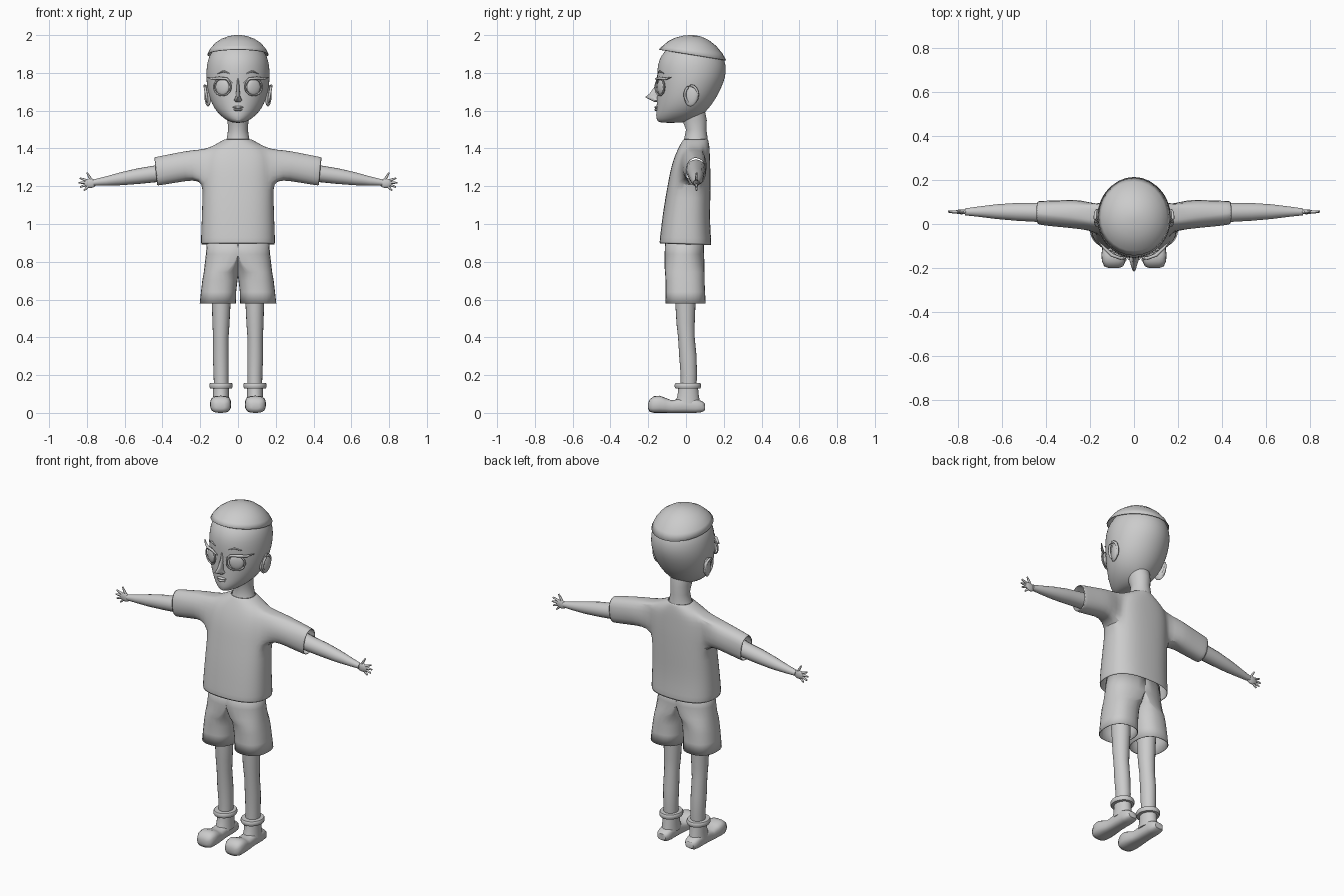
import bpy, bmesh, math
from mathutils import Vector, Matrix

if "Cube" in bpy.data.objects:
    bpy.data.objects.remove(bpy.data.objects["Cube"])

grey = bpy.data.materials.new("plain grey")
grey.diffuse_color = (0.6, 0.6, 0.6, 1)
grey.use_nodes = True
grey.node_tree.nodes["Principled BSDF"].inputs["Base Color"].default_value = grey.diffuse_color


def finish(name, bm, mirror=False, thick=0, sub=0, angle=50):
    bmesh.ops.recalc_face_normals(bm, faces=bm.faces[:])
    me = bpy.data.meshes.new(name)
    bm.to_mesh(me)
    bm.free()
    ob = bpy.data.objects.new(name, me)
    bpy.context.collection.objects.link(ob)
    me.materials.append(grey)
    if mirror:
        ob.modifiers.new("mirror", 'MIRROR').use_clip = False
        ob.modifiers["mirror"].use_mirror_merge = False
    if thick:
        ob.modifiers.new("cloth", 'SOLIDIFY').thickness = thick
    if sub:
        ob.modifiers.new("smooth", 'SUBSURF').levels = sub
        ob.modifiers["smooth"].render_levels = sub
    bpy.ops.object.select_all(action='DESELECT')
    ob.select_set(True)
    bpy.context.view_layer.objects.active = ob
    bpy.ops.object.shade_smooth_by_angle(angle=math.radians(angle))
    return ob


def spread(n, power=1.0):
    # unit outline points, squarer when power is below 1
    for i in range(n):
        a = 2 * math.pi * i / n
        c, s = math.cos(a), math.sin(a)
        yield (math.copysign(abs(c) ** power, c), math.copysign(abs(s) ** power, s))


def level(z, rx, front, back, cx=0.0, cy=None, rin=None, n=28, power=1.0, tilt=0.0):
    # horizontal ring; rin is the half width on the inner side
    cy = (front + back) / 2 if cy is None else cy
    rin = rx if rin is None else rin
    pts = []
    for c, s in spread(n, power):
        y = cy + s * ((back - cy) if s > 0 else (cy - front))
        pts.append(Vector((cx + c * (rx if c > 0 else rin), y, z + tilt * (y - cy))))
    return pts


def loft(rings, bottom=False, top=False):
    bm = bmesh.new()
    rows = [[bm.verts.new(p) for p in r] for r in rings]
    n = len(rows[0])
    for a, b in zip(rows, rows[1:]):
        for i in range(n):
            j = (i + 1) % n
            bm.faces.new((a[i], a[j], b[j], b[i]))
    if bottom:
        bm.faces.new(rows[0][::-1])
    if top:
        bm.faces.new(rows[-1])
    return bm


def tube(path, n=12):
    # round tube through (x, y, z, radius) points
    ps = [Vector(p[:3]) for p in path]
    rings = []
    for i, p in enumerate(ps):
        d = (ps[min(i + 1, len(ps) - 1)] - ps[max(i - 1, 0)]).normalized()
        u = d.cross(Vector((0, 1, 0)) if abs(d.y) < 0.9 else Vector((0, 0, 1))).normalized()
        v = d.cross(u)
        rings.append([p + path[i][3] * (u * c + v * s) for c, s in spread(n)])
    return loft(rings, True, True)


def blob(name, loc, size, rz=0, rx=0, mirror=True):
    bm = bmesh.new()
    bmesh.ops.create_uvsphere(bm, u_segments=20, v_segments=12, radius=1)
    m = (Matrix.Translation(loc) @ Matrix.Rotation(rz, 4, 'Z') @ Matrix.Rotation(rx, 4, 'X')
         @ Matrix.Diagonal((*size, 1)))
    bm.transform(m)
    return finish(name, bm, mirror)


# head: z, half width, front y, back y, widest y
head = [(1.535, .022, -.135, -.03, -.09), (1.545, .055, -.155, .04, -.06),
        (1.575, .095, -.16, .085, -.03), (1.61, .125, -.157, .12, -.01),
        (1.66, .15, -.155, .157, .01), (1.72, .164, -.152, .188, .02),
        (1.78, .17, -.155, .211, .03), (1.84, .167, -.152, .214, .03),
        (1.89, .155, -.135, .197, .03), (1.935, .122, -.095, .158, .03),
        (1.97, .075, -.045, .105, .03), (1.985, .02, .01, .05, .03)]
finish("head", loft([level(z, r, f, b, cy=c) for z, r, f, b, c in head], True, True), sub=1)

# cap of hair with a rim that drops toward the back
cap = [(1.897, .163, -.143, .213), (1.925, .149, -.122, .192), (1.955, .124, -.095, .16),
       (1.98, .088, -.058, .12), (1.995, .048, -.018, .078), (2.0, .012, .018, .042)]
finish("hair_cap", loft([level(z, r, f, b, cy=.03, tilt=-.16 * (1 - i / 5))
                         for i, (z, r, f, b) in enumerate(cap)], top=True), thick=.004)

# neck
finish("neck", loft([level(1.40, .085, -.02, .12), level(1.45, .06, -.01, .115),
                     level(1.5, .052, 0, .108), level(1.55, .056, -.02, .11),
                     level(1.60, .06, -.03, .10)]))

# nose
finish("nose", loft([level(1.645, .012, -.165, -.14, n=12), level(1.655, .022, -.185, -.13, n=12),
                     level(1.672, .013, -.217, -.13, n=12), level(1.69, .010, -.193, -.13, n=12),
                     level(1.73, .008, -.164, -.13, n=12), level(1.77, .005, -.154, -.13, n=12)],
                    True, True))
# lips
blob("upper_lip", (0, -.155, 1.618), (.03, .012, .007), mirror=False)
blob("lower_lip", (0, -.155, 1.605), (.024, .013, .007), mirror=False)

# eyes, rims, lashes and brows
turn = math.radians(27)
blob("eye", (.083, -.131, 1.725), (.04, .013, .043), turn)
rim = []
for i in range(25):
    a = 2 * math.pi * i / 24
    dx = .045 * math.cos(a)
    rim.append((.083 + dx, -.139 + dx * math.tan(turn), 1.725 + .044 * math.sin(a), .0045))
finish("eye_rim", tube(rim, 8), True)
finish("upper_lash", tube([(.03, -.151, 1.745, .003), (.06, -.156, 1.769, .007),
                           (.10, -.141, 1.772, .008), (.135, -.108, 1.768, .007),
                           (.163, -.078, 1.777, .002)], 8), True)
finish("eyebrow", tube([(.045, -.150, 1.797, .002), (.075, -.140, 1.809, .005),
                        (.108, -.118, 1.797, .002)], 8), True)

# ears
blob("ear", (.160, .028, 1.68), (.015, .038, .058), -.3, -.15)
ear_rim = [(.168 + .008 * math.sin(i * .42), .028 + .034 * math.cos(i * .42),
            1.685 + .047 * math.sin(i * .42), .007) for i in range(-3, 11)]
finish("ear_rim", tube(ear_rim, 8), True)

# shirt: torso rings with armholes pulled out into sleeves
torso = [(.89, .198, -.143, .137), (.96, .196, -.135, .13), (1.05, .192, -.124, .128),
         (1.14, .190, -.110, .13), (1.22, .187, -.095, .13), (1.28, .187, -.084, .13),
         (1.34, .182, -.068, .128), (1.395, .165, -.045, .126), (1.43, .105, -.026, .122),
         (1.452, .066, -.012, .116)]
bm = loft([level(z, r, f, b, n=24, power=.8 if z < 1.4 else .95, tilt=-.03 if z < .9 else 0)
           for z, r, f, b in torso])
holes = [f for f in bm.faces if 1.22 < f.calc_center_median().z < 1.39
         and abs(f.calc_center_median().x) > .155]
bmesh.ops.delete(bm, geom=holes, context='FACES')
edges = [e for e in bm.edges if e.is_boundary
         and all(1.2 < v.co.z < 1.41 for v in e.verts)]
# sleeve rings: x, centre z, half height, half depth
for x, cz, rz, ry in ((.245, 1.312, .080, .078), (.32, 1.298, .079, .071),
                      (.39, 1.286, .077, .068), (.437, 1.277, .076, .066)):
    new = bmesh.ops.extrude_edge_only(bm, edges=edges)["geom"]
    for v in [g for g in new if isinstance(g, bmesh.types.BMVert)]:
        base_z = 1.3075 if x < .3 else v_mid
        a = math.atan2((v.co.z - base_z) / .08, (v.co.y - .04) / .08)
        side = math.copysign(1, v.co.x)
        v.co = (side * (x + .008 * math.sin(a)), .048 + ry * math.cos(a), cz + rz * math.sin(a))
    fresh = {g for g in new if isinstance(g, bmesh.types.BMVert)}
    v_mid = cz
    edges = [e for e in new if isinstance(e, bmesh.types.BMEdge)
             and all(v in fresh for v in e.verts)]
finish("shirt", bm, thick=.006, sub=1, angle=60)

# shorts: each half is flat on the middle line above the crotch, round below
# z, centre x, outer half width, inner half width, front y, back y
half = [(.578, .107, .092, .092, -.105, .10), (.64, .104, .088, .090, -.104, .097),
        (.70, .098, .087, .091, -.104, .094), (.745, .085, .092, .084, -.107, .094),
        (.78, .035, .138, .035, -.110, .094), (.84, .0, .166, .0, -.11, .092),
        (.93, .0, .158, .0, -.105, .09)]
finish("shorts", loft([level(z, ro, f, b, cx=cx, rin=ri, power=.85)
                       for z, cx, ro, ri, f, b in half]), True, thick=-.004)

# legs
leg = [(.72, .092, .055, -.065, .055), (.57, .089, .049, -.056, .05), (.47, .090, .045, -.05, .046),
       (.40, .091, .041, -.042, .046), (.30, .091, .042, -.036, .056), (.20, .089, .040, -.028, .058),
       (.12, .089, .038, -.03, .055)]
finish("leg", loft([level(z, r, f, b, cx=cx, n=20) for z, cx, r, f, b in leg], True, True), True)

# sock and rolled cuff
finish("sock", loft([level(.05, .046, -.06, .075, cx=.09), level(.09, .043, -.045, .068, cx=.09),
                     level(.14, .043, -.04, .063, cx=.09)], True, True), True)
finish("sock_cuff", loft([level(z, r, .010 - r - .008, .010 + r + .008, cx=.09)
                          for z, r in ((.128, .045), (.13, .058), (.138, .062), (.15, .062),
                                       (.157, .058), (.158, .040))], True, True), True)

# shoe, from toe to heel: y, half width, bottom z, top z
shoe = [(-.2, .022, .022, .052), (-.192, .043, .006, .072), (-.17, .053, 0, .088),
        (-.14, .056, 0, .091), (-.11, .052, 0, .080), (-.075, .046, 0, .066),
        (-.04, .043, 0, .074), (.0, .042, 0, .08), (.05, .042, 0, .075),
        (.085, .038, .004, .062), (.10, .026, .014, .05)]
finish("shoe", loft([[Vector((.092 + r * c, y, (a + b) / 2 + (b - a) / 2 * s))
                      for c, s in spread(20, .7)] for y, r, a, b in shoe], True, True), True)

# arm
finish("arm", tube([(.27, .052, 1.29, .052), (.36, .052, 1.278, .050), (.44, .053, 1.265, .044),
                    (.53, .055, 1.253, .041), (.62, .056, 1.239, .034), (.70, .056, 1.227, .024),
                    (.765, .055, 1.219, .016)], 18), True)

# hand and fingers
blob("palm", (.782, .055, 1.216), (.034, .011, .025))
for name, a, b in (("thumb", (.775, 1.23), (.80, 1.272)), ("index_finger", (.80, 1.23), (.838, 1.243)),
                   ("middle_finger", (.805, 1.22), (.844, 1.218)),
                   ("ring_finger", (.80, 1.21), (.836, 1.195)),
                   ("little_finger", (.79, 1.203), (.815, 1.177))):
    mid = ((a[0] + b[0]) / 2, .055, (a[1] + b[1]) / 2, .0065)
    finish(name, tube([(a[0], .055, a[1], .007), mid, (b[0], .056, b[1], .004)], 8), True)
